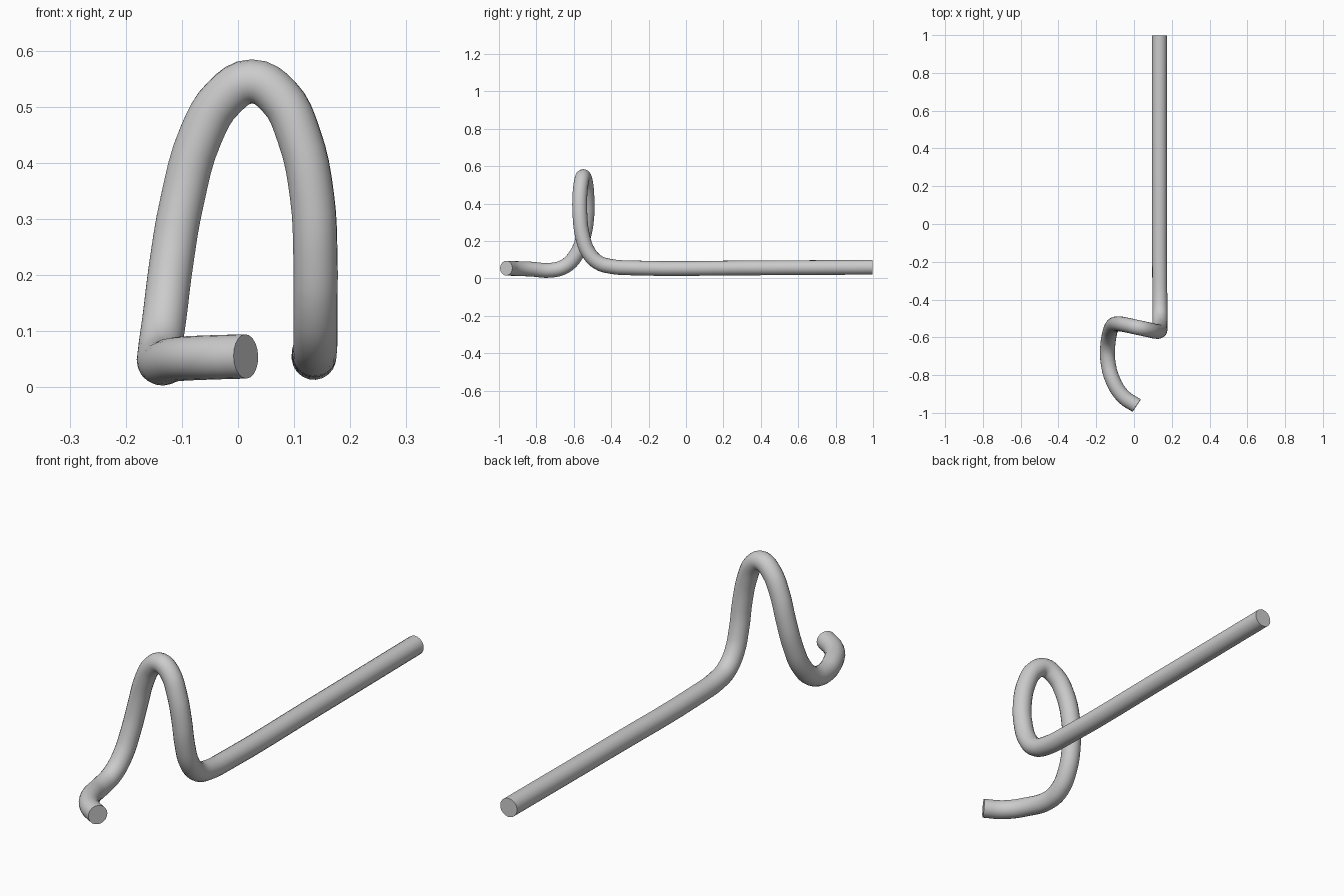
import bpy

if "Cube" in bpy.data.objects:
    bpy.data.objects.remove(bpy.data.objects["Cube"])

RADIUS = 0.0395

# Centre line: hooked tip, tall loop, long straight shank
path = [
    (0.014, -0.961, 0.055), (-0.055, -0.915, 0.053), (-0.111, -0.83, 0.050),
    (-0.139, -0.72, 0.044), (-0.139, -0.645, 0.066), (-0.131, -0.588, 0.125),
    (-0.119, -0.549, 0.22), (-0.100, -0.530, 0.33), (-0.066, -0.530, 0.45),
    (-0.025, -0.538, 0.517), (0.025, -0.549, 0.545), (0.073, -0.559, 0.518),
    (0.108, -0.567, 0.45), (0.132, -0.567, 0.34), (0.138, -0.554, 0.23),
    (0.138, -0.522, 0.14), (0.138, -0.469, 0.085), (0.137, -0.40, 0.064),
    (0.136, -0.28, 0.056), (0.135, 0.30, 0.056), (0.135, 0.998, 0.060),
]

# Bent rod swept along the path
curve = bpy.data.curves.new("bent_rod", 'CURVE')
curve.dimensions = '3D'
curve.resolution_u = 4
curve.bevel_depth = RADIUS
curve.bevel_resolution = 8
curve.use_fill_caps = True
spline = curve.splines.new('BEZIER')
spline.bezier_points.add(len(path) - 1)
for point, co in zip(spline.bezier_points, path):
    point.co = co
    point.handle_left_type = point.handle_right_type = 'AUTO'

rod = bpy.data.objects.new("bent_rod", curve)
bpy.context.collection.objects.link(rod)
bpy.context.view_layer.objects.active = rod
rod.select_set(True)
bpy.ops.object.convert(target='MESH')

# Weld the end caps, keep their rims crisp
rod = bpy.context.object
bpy.ops.object.mode_set(mode='EDIT')
bpy.ops.mesh.select_all(action='SELECT')
bpy.ops.mesh.remove_doubles(threshold=0.0001)
bpy.ops.mesh.normals_make_consistent(inside=False)
bpy.ops.object.mode_set(mode='OBJECT')
bpy.ops.object.shade_smooth_by_angle()
